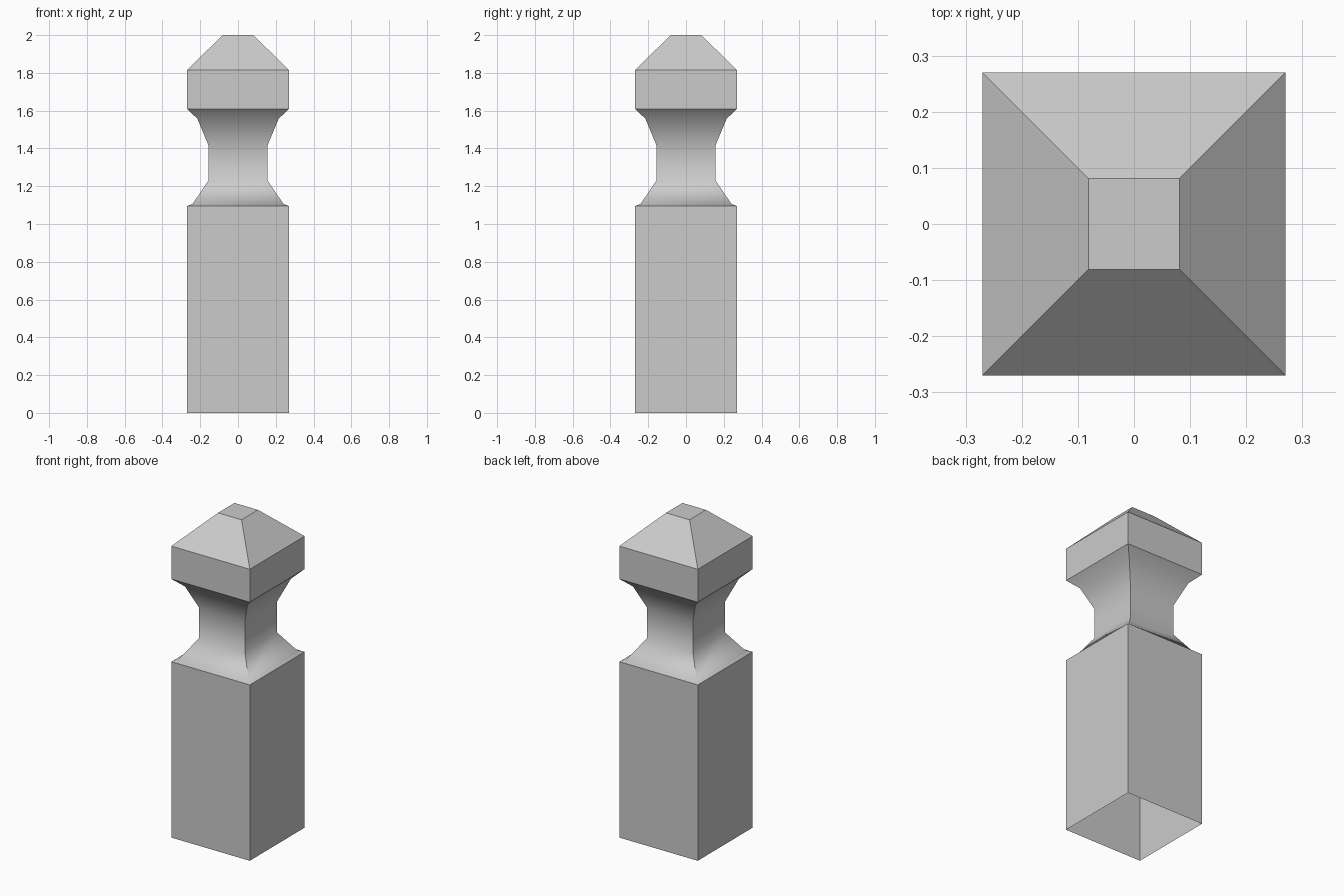
import bpy, bmesh, math

if "Cube" in bpy.data.objects:
    bpy.data.objects.remove(bpy.data.objects["Cube"])

# Square post outline: (half width, height) from the open base to the cap
profile = [(0.27, 0), (0.27, 1.095), (0.24, 1.107), (0.157, 1.23),
           (0.157, 1.418), (0.215, 1.557), (0.27, 1.61),
           (0.27, 1.815), (0.081, 2.0)]

bm = bmesh.new()
rings = [[bm.verts.new((sx * r, sy * r, z))
          for sx, sy in ((-1, -1), (1, -1), (1, 1), (-1, 1))]
         for r, z in profile]

# Side walls, hollow underneath
for low, high in zip(rings, rings[1:]):
    for i in range(4):
        j = (i + 1) % 4
        bm.faces.new((low[i], low[j], high[j], high[i]))

# Flat top
bm.faces.new(rings[-1])

mesh = bpy.data.meshes.new("post")
bm.to_mesh(mesh)
bm.free()
post = bpy.data.objects.new("post", mesh)
bpy.context.collection.objects.link(post)

# Soft neck, crisp corners
bpy.context.view_layer.objects.active = post
post.select_set(True)
bpy.ops.object.shade_smooth_by_angle(angle=math.radians(40))
